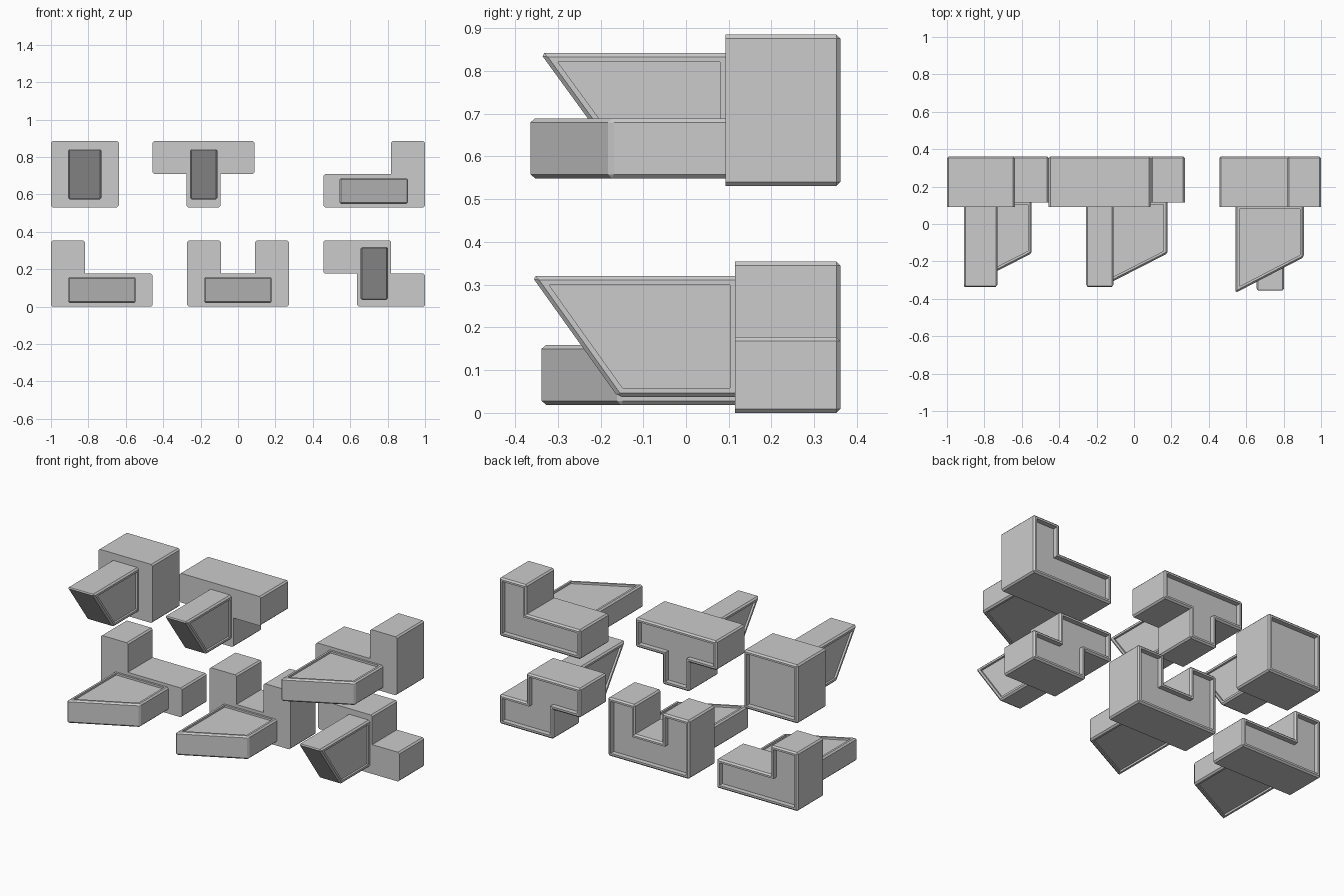
import bpy, bmesh
from mathutils import Vector

if "Cube" in bpy.data.objects:
    bpy.data.objects.remove(bpy.data.objects["Cube"])

CX, CZ = 0.1813, 0.1772      # block cell size
BACK = 0.361
CH = 0.009                   # chamfer width


def prism(pts, to3d, a, b):
    """Closed prism from a 2D profile, mapped into space by to3d(u, v, depth)."""
    bm = bmesh.new()
    lo = [bm.verts.new(to3d(u, v, a)) for u, v in pts]
    hi = [bm.verts.new(to3d(u, v, b)) for u, v in pts]
    n = len(pts)
    bm.faces.new(lo)
    bm.faces.new(hi)
    for i in range(n):
        j = (i + 1) % n
        bm.faces.new((lo[i], lo[j], hi[j], hi[i]))
    bmesh.ops.recalc_face_normals(bm, faces=bm.faces)
    bm.normal_update()
    return bm


def chamfer(bm, edges):
    bmesh.ops.bevel(bm, geom=edges, offset=CH, offset_type='OFFSET',
                    segments=1, profile=0.5, affect='EDGES', clamp_overlap=True)
    bm.normal_update()


def recess(bm, faces, rim, depth):
    """Sink a straight-walled panel into each face, leaving a flat rim."""
    bmesh.ops.inset_individual(bm, faces=faces, thickness=rim, use_even_offset=True)
    for f in bmesh.ops.extrude_discrete_faces(bm, faces=faces)["faces"]:
        f.normal_update()
        bmesh.ops.translate(bm, verts=f.verts[:], vec=-depth * f.normal)


def finish(name, bm):
    bmesh.ops.recalc_face_normals(bm, faces=bm.faces)
    me = bpy.data.meshes.new(name)
    bm.to_mesh(me)
    bm.free()
    ob = bpy.data.objects.new(name, me)
    bpy.context.collection.objects.link(ob)


def on_plane(item, y):
    return all(abs(v.co.y - y) < 1e-5 for v in item.verts)


# Block body: cell outline extruded to the back, chamfered except the front rim,
# with a recessed panel in the back face
def block(name, x, z, front, cells):
    pts = [(x + i * CX, z + k * CZ) for i, k in cells]
    bm = prism(pts, lambda u, v, d: Vector((u, d, v)), front, BACK)
    chamfer(bm, [e for e in bm.edges if on_plane(e, BACK) or
                 (not on_plane(e, front) and e.calc_face_angle_signed() > 0.1)])
    recess(bm, [f for f in bm.faces if on_plane(f, BACK)], 0.011, 0.03)
    finish(name + "_block", bm)


# Handle: slanted bar with recessed panels on both broad sides
def handle(name, front, pts, to3d, a, b, axis):
    bm = prism(pts, to3d, a, b)
    chamfer(bm, [e for e in bm.edges if not on_plane(e, front)])
    broad = [f for f in bm.faces if abs(f.normal[axis]) > 0.99]
    recess(bm, sorted(broad, key=lambda f: f.calc_area())[-2:], 0.012, 0.012)
    finish(name + "_handle", bm)


def upright_handle(name, front, x0, x1, z0, z1, tip, run):
    pts = [(front, z0), (tip + run, z0), (tip, z1), (front, z1)]
    handle(name, front, pts, lambda u, v, d: Vector((d, u, v)), x0, x1, 0)


def flat_handle(name, front, x0, x1, z0, z1, tip, run):
    pts = [(x0, front), (x0, tip), (x1, tip + run), (x1, front)]
    handle(name, front, pts, lambda u, v, d: Vector((u, v, d)), z0, z1, 2)


LOW, HIGH = 0.115, 0.092     # front planes of lower and upper rows
Z2 = 0.531                   # base of the upper row

# Upper row
block("square", -1, Z2, HIGH, [(0, 0), (2, 0), (2, 2), (0, 2)])
upright_handle("square", HIGH, -0.909, -0.73, 0.574, 0.842, -0.341, 0.195)

block("tee", -0.456, Z2, HIGH, [(1, 0), (2, 0), (2, 1), (3, 1), (3, 2), (0, 2), (0, 1), (1, 1)])
upright_handle("tee", HIGH, -0.257, -0.109, 0.574, 0.842, -0.341, 0.195)

block("right_corner", 0.456, Z2, HIGH, [(0, 0), (3, 0), (3, 2), (2, 2), (2, 1), (0, 1)])
flat_handle("right_corner", HIGH, 0.543, 0.908, 0.549, 0.689, -0.368, 0.19)

# Lower row
block("left_corner", -1, 0, LOW, [(0, 0), (3, 0), (3, 1), (1, 1), (1, 2), (0, 2)])
flat_handle("left_corner", LOW, -0.909, -0.547, 0.019, 0.159, -0.342, 0.185)

block("channel", -0.272, 0, LOW, [(0, 0), (3, 0), (3, 2), (2, 2), (2, 1), (1, 1), (1, 2), (0, 2)])
flat_handle("channel", LOW, -0.182, 0.18, 0.019, 0.159, -0.342, 0.185)

block("step", 0.456, 0, LOW, [(1, 0), (3, 0), (3, 1), (2, 1), (2, 2), (0, 2), (0, 1), (1, 1)])
upright_handle("step", LOW, 0.655, 0.803, 0.037, 0.32, -0.361, 0.202)
